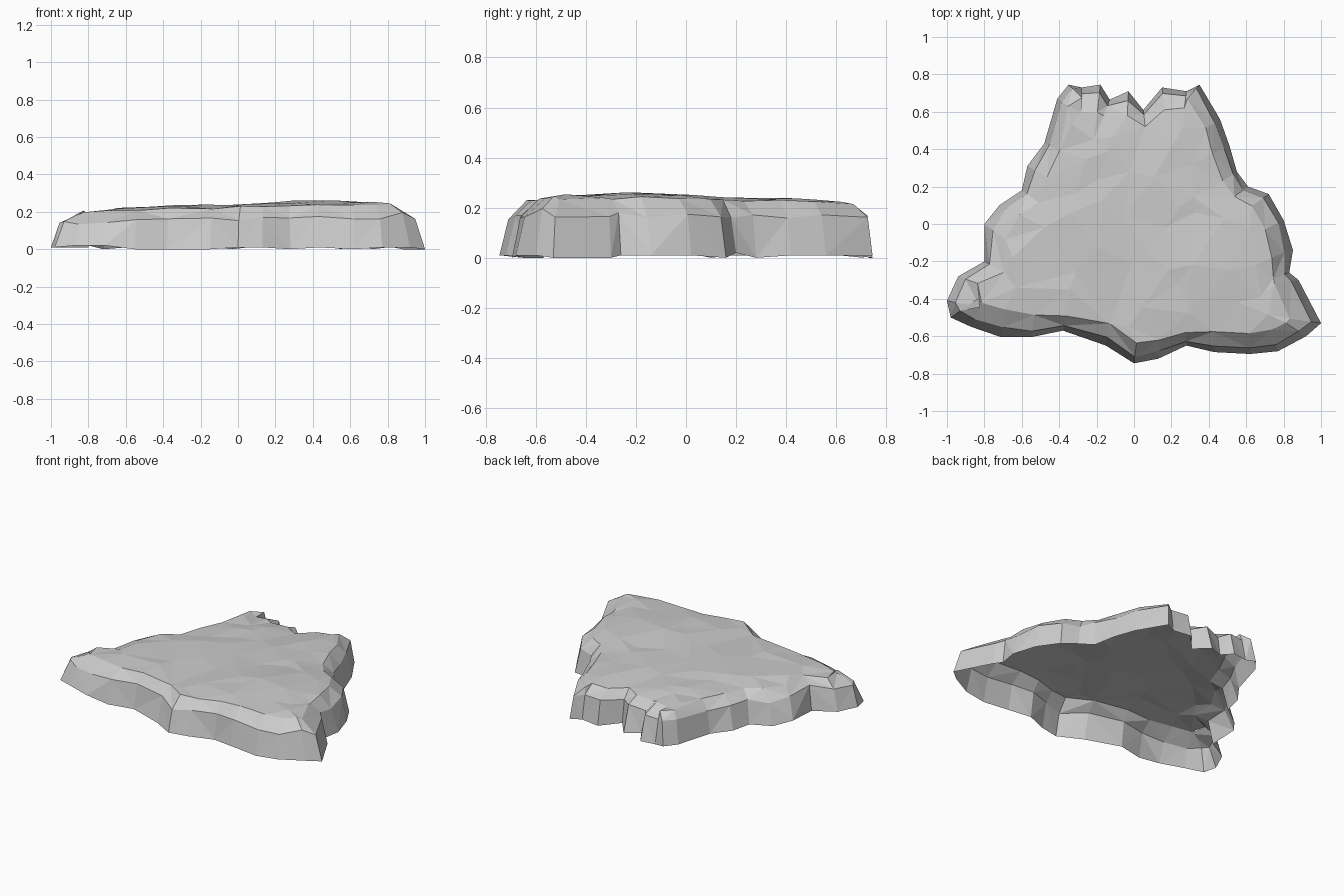
import bpy, math, random
from mathutils import Vector
from mathutils.geometry import delaunay_2d_cdt

if "Cube" in bpy.data.objects:
    bpy.data.objects.remove(bpy.data.objects["Cube"])

random.seed(4)

# Ground outline, clockwise from back left: x, y, inset of the top rim
OUTLINE = [
    (-.35, .745, .10), (-.28, .73, .13), (-.18, .745, .15), (-.13, .665, .09), (-.03, .71, .13),
    (.05, .61, .09), (.15, .73, .12), (.28, .71, .09), (.35, .745, .10), (.46, .56, .09),
    (.51, .42, .10), (.55, .28, .09), (.61, .20, .09), (.72, .16, .11), (.80, .02, .11),
    (.85, -.14, .12), (.83, -.26, .09), (.88, -.30, .13), (1.0, -.53, .17),
    (.92, -.60, .13), (.77, -.68, .12), (.62, -.695, .11), (.43, -.685, .11), (.28, -.65, .07),
    (.13, -.72, .10), (0, -.745, .11), (-.15, -.65, .12), (-.38, -.57, .08), (-.55, -.605, .12),
    (-.71, -.605, .15), (-.87, -.55, .14), (-.98, -.50, .17), (-1.0, -.41, .18), (-.94, -.28, .11),
    (-.80, -.20, .12), (-.80, 0, .14), (-.72, .10, .12), (-.60, .18, .11), (-.57, .31, .12),
    (-.48, .43, .09), (-.41, .67, .07)]
N = len(OUTLINE)


def top_height(x, y):
    peak = .018 * math.exp(-((x - .38) ** 2 + (y + .26) ** 2) / .04)
    return .236 + .018 * x - .03 * max(0, y - .25) - .03 * max(0, -x - .4) + peak


def inset(i, amount):
    # move an outline point inwards along its smoothed normal
    a, b = OUTLINE[i - 2], OUTLINE[(i + 2) % N]
    d = Vector((b[1] - a[1], a[0] - b[0])).normalized()
    return Vector(OUTLINE[i][:2]) + d * amount


# Wall rings: foot, shoulder, rim
foot, shoulder, rim = [], [], []
for i, (x, y, w) in enumerate(OUTLINE):
    foot.append((x, y, random.choice((0, .01, .01, .02))))
    p = inset(i, w * random.uniform(.25, .42))
    shoulder.append((p.x, p.y, .165 + .015 * p.x + random.uniform(-.02, .02)))
    q = inset(i, w)
    rim.append((q.x, q.y, top_height(q.x, q.y) - random.uniform(.005, .018)))
verts = foot + shoulder + rim
faces = []
for r in range(2):
    for i in range(N):
        j = (i + 1) % N
        a, b, c, d = r * N + i, r * N + j, (r + 1) * N + j, (r + 1) * N + i
        faces += [(a, c, b), (a, d, c)] if i % 2 else [(a, d, b), (b, d, c)]

# Uneven top: scattered points triangulated inside the rim
pts = [Vector(p[:2]) for p in rim]


def inside(x, y):
    hit = False
    for a, b in zip(pts, pts[1:] + pts[:1]):
        if (a.y > y) != (b.y > y) and x < a.x + (y - a.y) * (b.x - a.x) / (b.y - a.y):
            hit = not hit
    return hit


inner = []
while len(inner) < 40:
    p = Vector((random.uniform(-.9, .9), random.uniform(-.65, .65)))
    if inside(*p) and min((p - q).length for q in pts + inner) > .08:
        inner.append(p)
co, _, tris, orig, _, _ = delaunay_2d_cdt(
    pts + inner, [(i, (i + 1) % N) for i in range(N)], [], 1, 1e-5)
index = []
for p, src in zip(co, orig):
    if src and src[0] < N:
        index.append(2 * N + src[0])
    else:
        index.append(len(verts))
        verts.append((p.x, p.y, top_height(p.x, p.y) + random.uniform(-.006, .006)))
for t in tris:
    a, b, c = (co[k] for k in t)
    t = list(t) if (b - a).cross(c - a) > 0 else list(t)[::-1]
    faces.append([index[k] for k in t])

# Open-bottomed rock slab
mesh = bpy.data.meshes.new("rock_slab")
mesh.from_pydata(verts, [], faces)
mesh.validate()
mesh.update()
rock = bpy.data.objects.new("rock_slab", mesh)
bpy.context.collection.objects.link(rock)
